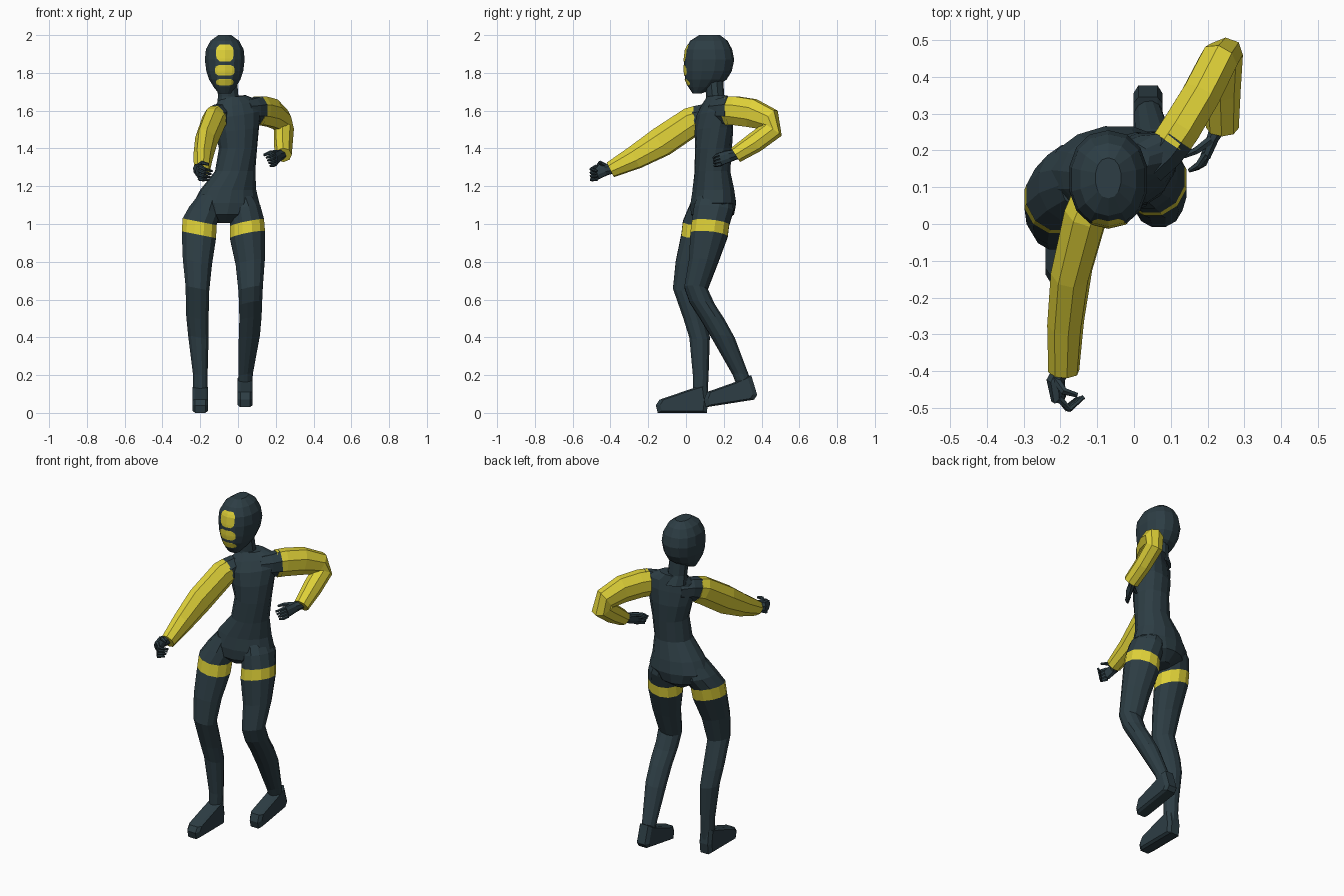
import bpy, bmesh, math
from mathutils import Vector
from mathutils.bvhtree import BVHTree


def material(name, col):
    m = bpy.data.materials.new(name)
    m.diffuse_color = (*col, 1)
    return m


DARK = material("dark slate", (0.026, 0.047, 0.058))
YELLOW = material("yellow", (0.74, 0.64, 0.04))


def finish(name, bm, mats):
    me = bpy.data.meshes.new(name)
    bm.to_mesh(me)
    ob = bpy.data.objects.new(name, me)
    bpy.context.collection.objects.link(ob)
    for m in mats:
        me.materials.append(m)
    return ob


def loft(name, rings, mats, band=None):
    """Skin a list of point rings; segment number 'band' takes the second material."""
    bm = bmesh.new()
    vs = [[bm.verts.new(p) for p in r] for r in rings]
    n = len(vs[0])
    for k in range(len(vs) - 1):
        for i in range(n):
            j = (i + 1) % n
            f = bm.faces.new((vs[k][i], vs[k][j], vs[k + 1][j], vs[k + 1][i]))
            f.material_index = 1 if k == band else 0
    bm.faces.new(vs[0])
    bm.faces.new(vs[-1])
    bmesh.ops.recalc_face_normals(bm, faces=bm.faces[:])
    return finish(name, bm, mats)


def ellipse(c, u, v, rx, ry, n, e=1.0):
    c = Vector(c)
    sp = lambda s: math.copysign(abs(s) ** e, s)
    return [c + u * rx * sp(math.cos(a)) + v * ry * sp(math.sin(a))
            for a in (2 * math.pi * (i + 0.5) / n for i in range(n))]


def column(name, secs, mats, n=12, tilt=0, band=None, back=0, e=1.0):
    """Stack of level sections: x, y, z, rx, ry, twist in degrees, side tilt."""
    rings = []
    for s in secs:
        x, y, z, rx, ry = s[:5]
        t = math.radians(s[5]) if len(s) > 5 else 0
        k = s[6] if len(s) > 6 else tilt
        rings.append(ellipse((x, y, z), Vector((math.cos(t), math.sin(t), k)),
                             Vector((-math.sin(t), math.cos(t), back)), rx, ry, n, e))
    return loft(name, rings, mats, band)


def tube(name, secs, mat, n=8):
    """Limb along a path: x, y, z, half width, half height."""
    pts = [Vector(s[:3]) for s in secs]
    rings = []
    for i, s in enumerate(secs):
        a, b = pts[max(i - 1, 0)], pts[min(i + 1, len(pts) - 1)]
        d = (b - a).normalized()
        if i == 0:
            side = d.cross(Vector((0, 0, 1))).normalized()
        side = (side - d * side.dot(d)).normalized()
        rings.append(ellipse(pts[i], side, side.cross(d), s[3], s[4], n))
    return loft(name, rings, [mat])


# Head: sections z, front, back, half width
head = column("head", [(-0.07, (f + b) / 2, z, w, (b - f) / 2) for z, f, b, w in [
    (1.692, .035, .085, .034), (1.725, .012, .16, .06), (1.765, -.004, .215, .085),
    (1.81, -.01, .243, .1), (1.87, -.01, .255, .108), (1.925, -.003, .244, .102),
    (1.97, .022, .22, .077), (2.0, .07, .18, .035)]], [DARK], 14, e=.9)

# Face stripes: thin patches laid on the head front
bvh = BVHTree.FromObject(head, bpy.context.evaluated_depsgraph_get())
for idx, (z0, z1, hw) in enumerate([(1.86, 1.95, .046), (1.785, 1.842, .052), (1.733, 1.768, .046)]):
    bm = bmesh.new()
    grid = []
    for j in range(7):
        t = -1 + j / 3
        w = hw * (1 - 0.4 * abs(t) ** 4)
        row = []
        for i in range(9):
            x, z = -0.07 + w * (i / 4 - 1), (z0 + z1) / 2 + t * (z1 - z0) / 2
            hit = bvh.ray_cast(Vector((x, -1, z)), Vector((0, 1, 0)))[0]
            row.append(bm.verts.new((x, (hit.y if hit else 0.03) - 0.003, z)))
        grid.append(row)
    for j in range(6):
        for i in range(8):
            bm.faces.new((grid[j][i], grid[j][i + 1], grid[j + 1][i + 1], grid[j + 1][i]))
    finish(f"face_stripe_{idx + 1}", bm, [YELLOW])

# Neck and twisted torso
column("neck", [(-.035, .165, 1.62, .08, .065), (-.052, .155, 1.675, .057, .048),
                (-.06, .145, 1.78, .056, .05)], [DARK], 10)
column("torso", [
    (-.075, .135, 1.005, .045, .06, 5), (-.07, .14, 1.05, .13, .115, 6),
    (-.062, .145, 1.11, .178, .122, 8), (-.052, .145, 1.18, .15, .112, 10),
    (-.015, .14, 1.28, .107, .095, 14), (0, .145, 1.4, .102, .098, 20),
    (-.004, .148, 1.5, .12, .098, 25, .1), (-.008, .15, 1.58, .142, .085, 28, .15),
    (-.01, .16, 1.635, .13, .066, 28, .15), (-.025, .165, 1.675, .07, .052, 25, .1)], [DARK], 14)

# Shoulders, dark up to the sleeve edge
tube("right_shoulder", [(-.06, .16, 1.575, .055, .06), (-.1, .1, 1.57, .058, .068),
                        (-.117, .06, 1.556, .059, .074)], DARK)
tube("left_shoulder", [(.04, .15, 1.6, .05, .06), (.085, .195, 1.6, .054, .072),
                       (.115, .235, 1.602, .056, .08)], DARK)

# Legs with thigh bands
column("right_leg", [
    (-.145, .128, 1.15, .06, .088), (-.175, .112, 1.075, .086, .106),
    (-.203, .08, 1.012, .093, .1), (-.207, .068, .943, .094, .096),
    (-.215, .02, .8, .08, .077), (-.215, -.007, .66, .065, .064),
    (-.215, .045, .5, .061, .06), (-.21, .072, .4, .056, .056),
    (-.2, .078, .2, .04, .043), (-.2, .075, .08, .037, .04)], [DARK, YELLOW], 12, -.2, 2)
column("left_leg", [
    (.015, .155, 1.15, .065, .092), (.035, .147, 1.08, .086, .108),
    (.048, .13, 1.005, .093, .102), (.05, .122, .943, .096, .102),
    (.065, .092, .8, .08, .079), (.067, .053, .66, .067, .064),
    (.067, .085, .58, .063, .069), (.066, .137, .5, .061, .069), (.06, .195, .4, .058, .066),
    (.04, .29, .2, .04, .045), (.038, .32, .11, .037, .04)], [DARK, YELLOW], 12, .2, 2, -.1)


# Feet: side profile repeated across the width
def foot(name, x, half, profile):
    cy = sum(p[0] for p in profile) / len(profile)
    cz = sum(p[1] for p in profile) / len(profile)
    rings = [[Vector((x + half * t, cy + (y - cy) * s, cz + (z - cz) * s)) for y, z in profile]
             for t, s in ((-1, .84), (-.65, 1), (.65, 1), (1, .84))]
    loft(name, rings, [DARK])


foot("right_foot", -.2, .041, [(-.15, 0), (.11, 0), (.117, .06), (.105, .15), (.035, .13),
                               (-.14, .07), (-.16, .04)])
foot("left_foot", .038, .04, [(.105, .03), (.36, .07), (.377, .095), (.345, .2), (.265, .165),
                              (.11, .11), (.095, .07)])

# Sleeves
tube("right_sleeve", [(-.115, .068, 1.557, .06, .076), (-.128, .035, 1.545, .062, .081),
                      (-.17, -.13, 1.435, .056, .084), (-.186, -.27, 1.352, .05, .066),
                      (-.191, -.4, 1.287, .043, .044)], YELLOW)
tube("left_sleeve", [(.1, .218, 1.6, .057, .081), (.128, .26, 1.6, .058, .082),
                     (.182, .35, 1.587, .056, .081), (.23, .445, 1.55, .054, .066),
                     (.243, .458, 1.5, .052, .06), (.24, .365, 1.432, .049, .056),
                     (.24, .262, 1.365, .045, .044)], YELLOW)


# Hands: palm, four fingers fanned between two edge paths, and a thumb
def hand(side, palm, first, last, thumb):
    tube(side + "_palm", palm, DARK, 8)
    for k in range(4):
        t = k / 3
        path = [Vector(a).lerp(Vector(b), t) for a, b in zip(first, last)]
        tube(f"{side}_finger_{k + 1}", [(*p, r, r) for p, r in zip(path, (.011, .01, .006))], DARK, 6)
    tube(side + "_thumb", [(*p, r, r) for p, r in zip(thumb, (.013, .011, .007))], DARK, 6)


hand("right", [(-.19, -.38, 1.295, .024, .026), (-.213, -.425, 1.288, .026, .033),
               (-.205, -.475, 1.272, .02, .04)],
     [(-.205, -.475, 1.305), (-.175, -.502, 1.29), (-.137, -.47, 1.28)],
     [(-.205, -.47, 1.24), (-.185, -.5, 1.235), (-.155, -.475, 1.235)],
     [(-.215, -.42, 1.305), (-.19, -.455, 1.325), (-.155, -.465, 1.315)])
hand("left", [(.237, .28, 1.372, .026, .026), (.215, .235, 1.36, .018, .032),
              (.195, .185, 1.345, .015, .036)],
     [(.195, .19, 1.372), (.175, .16, 1.362), (.15, .145, 1.35)],
     [(.2, .19, 1.318), (.19, .165, 1.312), (.17, .15, 1.308)],
     [(.21, .23, 1.38), (.17, .2, 1.378), (.137, .185, 1.365)])
